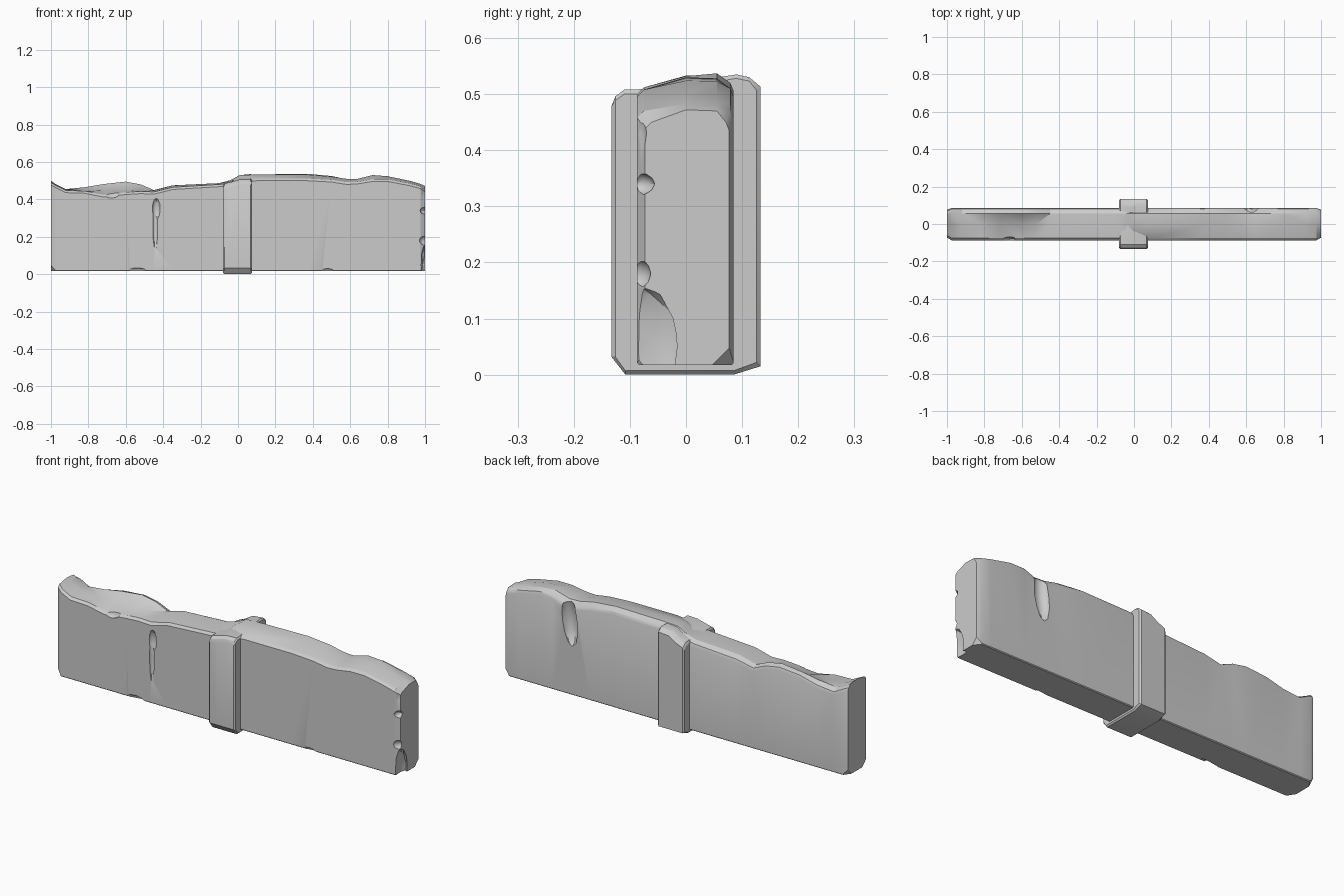
import bpy, bmesh
from mathutils import Vector

if "Cube" in bpy.data.objects:
    bpy.data.objects.remove(bpy.data.objects["Cube"])


def loft(name, sections):
    """Skin a list of equal-length closed rings and cap both ends."""
    bm = bmesh.new()
    rings = [[bm.verts.new(p) for p in s] for s in sections]
    n = len(rings[0])
    for a, b in zip(rings, rings[1:]):
        for i in range(n):
            j = (i + 1) % n
            bm.faces.new((a[i], a[j], b[j], b[i]))
    bm.faces.new(rings[0][::-1])
    bm.faces.new(rings[-1])
    bmesh.ops.triangulate(bm, faces=bm.faces[:])
    bmesh.ops.recalc_face_normals(bm, faces=bm.faces[:])
    me = bpy.data.meshes.new(name)
    bm.to_mesh(me)
    bm.free()
    ob = bpy.data.objects.new(name, me)
    bpy.context.collection.objects.link(ob)
    return ob


def chip(target, loc, size, tilt=0.0):
    """Carve a faceted chip out of the target."""
    bpy.ops.mesh.primitive_ico_sphere_add(subdivisions=2, radius=1, location=loc, rotation=(0, tilt, 0.2))
    c = bpy.context.object
    c.name = "chip_cutter"
    c.scale = size
    c.hide_render = True
    c.hide_viewport = False
    m = target.modifiers.new("chip", 'BOOLEAN')
    m.operation = 'DIFFERENCE'
    m.solver = 'EXACT'
    m.object = c
    bpy.context.view_layer.objects.active = target
    bpy.ops.object.modifier_apply(modifier=m.name)
    bpy.data.objects.remove(c)


def smooth(ob):
    bpy.ops.object.select_all(action='DESELECT')
    ob.select_set(True)
    bpy.context.view_layer.objects.active = ob
    bpy.ops.object.shade_smooth_by_angle(angle=0.45)


# wall: x, then broken-top heights at the front, middle, rear ridge and back
top = [
    (-1.00, .490, .500, .495, .480),
    (-.975, .475, .482, .480, .470),
    (-.92, .448, .455, .455, .440),
    (-.82, .445, .447, .465, .450),
    (-.72, .425, .447, .482, .475),
    (-.60, .438, .450, .495, .485),
    (-.52, .443, .450, .480, .470),
    (-.45, .440, .448, .450, .440),
    (-.35, .465, .474, .475, .460),
    (-.10, .480, .487, .487, .475),
    (-.04, .487, .497, .503, .490),
    (.01, .498, .530, .530, .505),
    (.10, .512, .533, .533, .515),
    (.37, .512, .532, .537, .520),
    (.50, .505, .522, .525, .505),
    (.58, .492, .510, .508, .485),
    (.64, .495, .510, .505, .480),
    (.72, .508, .530, .528, .510),
    (.80, .508, .524, .523, .510),
    (.92, .485, .499, .497, .485),
    (.975, .470, .483, .482, .470),
    (1.00, .450, .472, .470, .450),
]
F, B, Z0 = -.087, .085, .017
sections = []
for x, zf, zm, zr, zb in top:
    end = abs(x) > .99
    f, b = (F + .014, B - .008) if end else (F, B)
    c = .03 if end else .004
    sections.append([Vector((x, y, z)) for y, z in (
        (f + c, Z0), (f, Z0 + c), (f, zf - .012), (f + .012, zf),
        (0, zm), (.055, zr), (b - .006, zb), (b, zb - .015),
        (b, Z0 + c), (b - c, Z0))])
wall = loft("broken_wall", sections)

# front crack, rear notch, and broken right end
chip(wall, (-.437, -.092, .35), (.022, .022, .06))
chip(wall, (-.442, -.092, .26), (.014, .018, .14))
chip(wall, (.62, .092, .41), (.045, .042, .14), .12)
for y, z, sx, sy, sz in ((-.09, .34, .03, .035, .022), (-.092, .18, .035, .03, .03),
                         (-.085, .05, .024, .08, .11), (-.092, .43, .025, .022, .05)):
    chip(wall, (1.003, y, z), (sx, sy, sz))
# small nicks along the front edges
chip(wall, (-.68, -.09, .435), (.05, .02, .03))
chip(wall, (-.55, -.09, .017), (.09, .012, .018))
chip(wall, (.47, -.09, .017), (.05, .01, .014))
smooth(wall)

# central post wrapped around the wall: x, front top, back top, edge inset
post = []
for x, zf, zb, i in ((-.08, .475, .475, .007), (-.073, .485, .487, 0), (-.03, .495, .505, 0),
                     (.01, .506, .530, 0), (.068, .508, .535, 0), (.075, .500, .528, .007)):
    post.append([Vector((x, y, z)) for y, z in (
        (-.133 + i, .032), (-.108, i), (.085, i), (.133 - i, .015 + i),
        (.133 - i, zb - .022), (.113, zb - .005), (.09, zb), (-.088, zf),
        (-.11, zf), (-.126, zf - .012), (-.133 + i, zf - .03))])
pillar = loft("central_post", post)
smooth(pillar)
